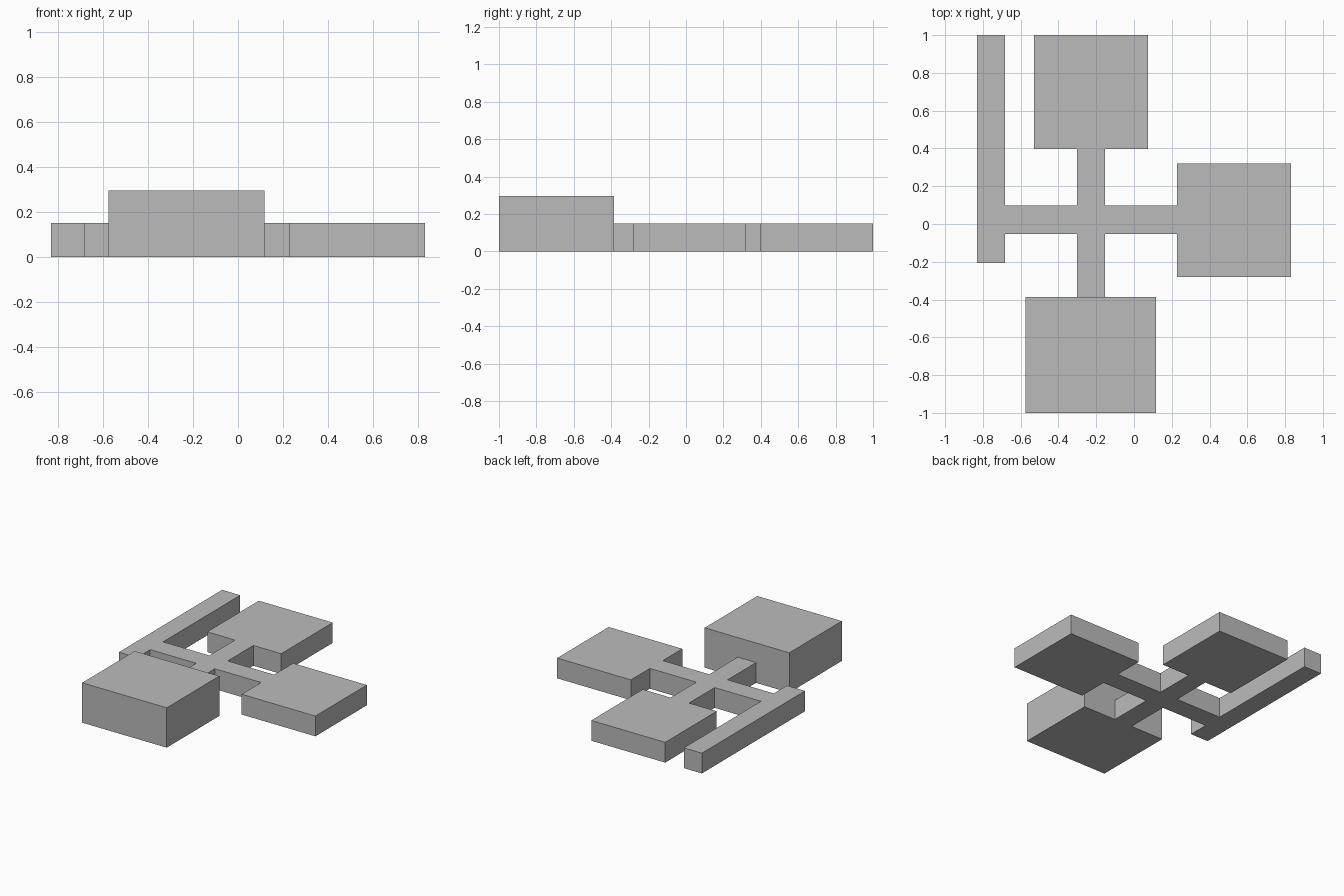
import bpy
import bmesh

if "Cube" in bpy.data.objects:
    bpy.data.objects.remove(bpy.data.objects["Cube"])

grey = bpy.data.materials.new("plain grey")
grey.diffuse_color = (0.5, 0.5, 0.5, 1)
grey.use_nodes = True
grey.node_tree.nodes["Principled BSDF"].inputs["Base Color"].default_value = grey.diffuse_color


def extrude_plan(name, outline, height):
    """Raise a counter-clockwise floor outline into a solid block."""
    bm = bmesh.new()
    floor = bm.faces.new([bm.verts.new((x, y, 0)) for x, y in outline])
    top = bmesh.ops.extrude_face_region(bm, geom=[floor], use_keep_orig=True)["geom"]
    for v in top:
        if isinstance(v, bmesh.types.BMVert):
            v.co.z = height
    bmesh.ops.recalc_face_normals(bm, faces=bm.faces[:])
    mesh = bpy.data.meshes.new(name)
    bm.to_mesh(mesh)
    bm.free()
    mesh.materials.append(grey)
    obj = bpy.data.objects.new(name, mesh)
    bpy.context.collection.objects.link(obj)
    return obj


# Crossing corridors: west/east edges and south/north edges
cw, ce = -0.303, -0.153
cs, cn = -0.053, 0.098
front_y = -0.386   # where the front corridor meets the tall room

# Low wing: long west gallery, cross corridor, north room and east room
low_plan = [
    (cw, front_y), (ce, front_y), (ce, cs),
    (0.227, cs), (0.227, -0.281), (0.83, -0.281),      # east room
    (0.83, 0.32), (0.227, 0.32), (0.227, cn), (ce, cn),
    (ce, 0.398), (0.075, 0.398), (0.075, 1.0),          # north room
    (-0.53, 1.0), (-0.53, 0.398), (cw, 0.398), (cw, cn),
    (-0.682, cn), (-0.682, 1.0), (-0.83, 1.0),          # west gallery
    (-0.83, -0.206), (-0.682, -0.206), (-0.682, cs), (cw, cs),
]
extrude_plan("corridors_and_low_rooms", low_plan, 0.15)

# Tall front room
tall_plan = [(-0.575, -1.0), (0.117, -1.0), (0.117, front_y), (-0.575, front_y)]
extrude_plan("tall_front_room", tall_plan, 0.295)
